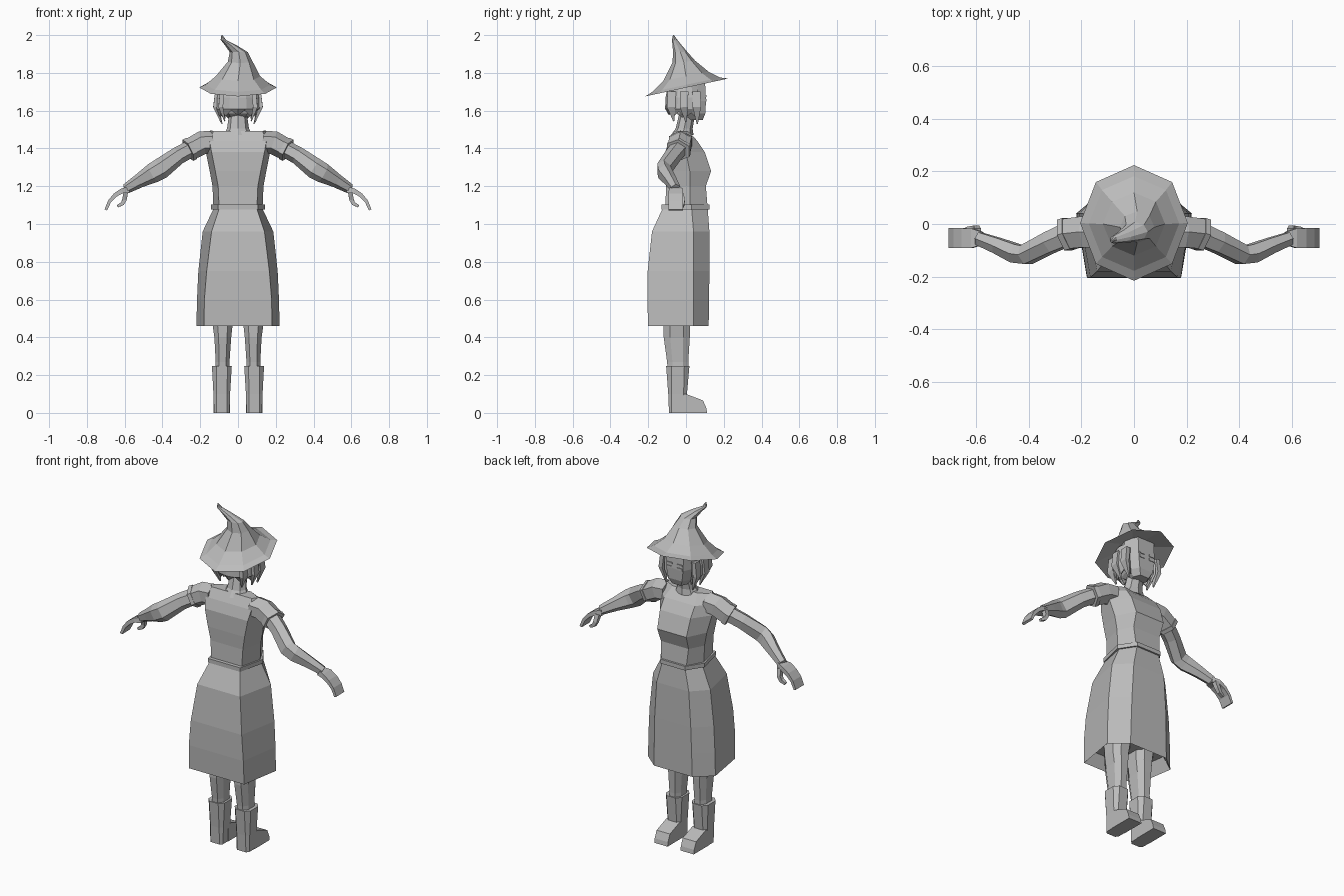
import bpy, bmesh, math
from mathutils import Vector

if "Cube" in bpy.data.objects:
    bpy.data.objects.remove(bpy.data.objects["Cube"])

GREY = bpy.data.materials.new("plain grey")
GREY.diffuse_color = (0.5, 0.5, 0.5, 1)
GREY.use_nodes = True
GREY.node_tree.nodes["Principled BSDF"].inputs["Base Color"].default_value = GREY.diffuse_color


def finish(name, bm, mirror=False, thick=0):
    bmesh.ops.recalc_face_normals(bm, faces=bm.faces)
    me = bpy.data.meshes.new(name)
    bm.to_mesh(me)
    bm.free()
    me.materials.append(GREY)
    ob = bpy.data.objects.new(name, me)
    bpy.context.collection.objects.link(ob)
    if thick:
        m = ob.modifiers.new("thickness", 'SOLIDIFY')
        m.thickness = thick
    if mirror:
        m = ob.modifiers.new("mirror", 'MIRROR')
        m.use_axis[0] = True
        m.use_clip = False
    return ob


def loft(name, rings, mirror=False, caps=True, closed=True, thick=0):
    """Skin a list of equal-length point rings."""
    bm = bmesh.new()
    vs = [[bm.verts.new(p) for p in r] for r in rings]
    n = len(vs[0])
    for a, b in zip(vs, vs[1:]):
        for i in range(n if closed else n - 1):
            j = (i + 1) % n
            bm.faces.new((a[i], a[j], b[j], b[i]))
    if caps:
        bm.faces.new(vs[0])
        bm.faces.new(vs[-1])
    return finish(name, bm, mirror, thick)


def ellipse(cx, cy, z, rx, ry, n=8, tilt=0.0, start=0.0):
    out = []
    for i in range(n):
        a = start + math.tau * i / n
        y = cy + ry * math.sin(a)
        out.append((cx + rx * math.cos(a), y, z + tilt * y))
    return out


def body_ring(z, xb, xs, xf, yb, ys, yf):
    """Symmetric section: back corner, side corner, front corner."""
    half = [(xb, yb), (xs, ys), (xf, yf)]
    return [(x, y, z) for x, y in half] + [(-x, y, z) for x, y in half[::-1]]


def box_ring(z, x0, x1, y0, y1, c=0.25):
    """Rectangle with chamfered corners."""
    dx, dy = (x1 - x0) * c, (y1 - y0) * c
    return [(x0 + dx, y0, z), (x1 - dx, y0, z), (x1, y0 + dy, z), (x1, y1 - dy, z),
            (x1 - dx, y1, z), (x0 + dx, y1, z), (x0, y1 - dy, z), (x0, y0 + dy, z)]


def tube(name, path, n=6, mirror=True):
    """Path entries: centre, half width along y, half thickness across."""
    pts = [Vector(p[0]) for p in path]
    rings = []
    for i, (_, w, t) in enumerate(path):
        d = (pts[min(i + 1, len(pts) - 1)] - pts[max(i - 1, 0)]).normalized()
        side = Vector((0, 1, 0))
        side = (side - d * side.dot(d)).normalized()
        up = d.cross(side)
        k = 1 / math.cos(math.pi / n) if n == 4 else 1
        rings.append([pts[i] + (side * w * math.cos(a) + up * t * math.sin(a)) * k
                      for a in [math.tau * (j + .5) / n for j in range(n)]])
    return loft(name, rings, mirror)


# Skirt, with its underside recessed behind the hem
loft("skirt", [
    body_ring(.53, .15, .18, .10, -.17, .03, .09),
    body_ring(.46, .18, .22, .125, -.20, .04, .12),
    body_ring(.60, .178, .217, .122, -.205, .04, .122),
    body_ring(.75, .166, .21, .118, -.203, .04, .124),
    body_ring(.96, .14, .187, .105, -.18, .04, .124),
    body_ring(1.08, .10, .13, .075, -.125, .03, .115)])

# Waistband
loft("belt", [body_ring(z, .105, .142, .08, -.13, .03, .125) for z in (1.078, 1.102)])

# Bodice
loft("bodice", [
    body_ring(1.08, .10, .13, .08, -.11, .02, .115),
    body_ring(1.20, .105, .135, .09, -.105, .02, .105),
    body_ring(1.28, .12, .15, .095, -.11, .02, .133),
    body_ring(1.38, .14, .17, .10, -.11, .0, .10),
    body_ring(1.44, .15, .18, .10, -.09, -.01, .06),
    body_ring(1.492, .13, .155, .08, -.06, -.03, .01)])

# Neck, flaring to a collar
loft("neck", [ellipse(0, -.02, 1.47, .078, .06), ellipse(0, -.01, 1.505, .058, .045),
              ellipse(0, .01, 1.60, .045, .042)])

# Short sleeves and cuffs
tube("sleeve", [((.13, -.03, 1.435), .07, .06), ((.19, -.03, 1.43), .068, .062),
                ((.255, -.038, 1.395), .066, .058)])
tube("sleeve_cuff", [((.245, -.036, 1.40), .07, .063), ((.265, -.042, 1.39), .07, .063)])

# Arms
tube("arm", [((.23, -.03, 1.41), .05, .045), ((.32, -.07, 1.36), .046, .047),
             ((.41, -.117, 1.292), .042, .056), ((.45, -.112, 1.27), .041, .053),
             ((.52, -.082, 1.23), .034, .038), ((.592, -.055, 1.187), .028, .027)])

# Hands: a curved mitt and a thumb
tube("hand", [((.575, -.055, 1.182), .024, .016), ((.615, -.054, 1.175), .037, .013),
              ((.65, -.054, 1.153), .038, .011), ((.68, -.054, 1.12), .038, .009),
              ((.70, -.054, 1.075), .038, .007)], n=4)
tube("thumb", [((.595, -.03, 1.17), .013, .013), ((.60, -.018, 1.13), .012, .011),
               ((.612, -.018, 1.108), .011, .01), ((.638, -.02, 1.094), .008, .007)], n=4)

# Legs
loft("leg", [box_ring(.20, .045, .122, -.095, .012), box_ring(.27, .045, .118, -.10, .012),
             box_ring(.40, .036, .125, -.118, .02), box_ring(.47, .028, .135, -.118, .02),
             box_ring(.54, .02, .14, -.12, .03)], mirror=True)

# Boots: shaft, then foot
loft("boot_shaft", [box_ring(0, .045, .127, -.09, .0, .15),
                    box_ring(.10, .042, .13, -.094, .005, .18),
                    box_ring(.247, .033, .138, -.105, .018, .22)], mirror=True)
loft("boot_foot", [[(x, -.03, 0), (x, .112, 0), (x, .108, .025), (x, .09, .066),
                    (x, .0, .10), (x, -.03, .10)] for x in (.042, .129)], mirror=True)

# Head
loft("head", [
    body_ring(1.55, .03, .045, .028, .0, .05, .088),
    body_ring(1.585, .05, .075, .045, -.05, .04, .102),
    body_ring(1.65, .06, .092, .055, -.08, .03, .106),
    body_ring(1.77, .06, .092, .055, -.08, .03, .10)])

# Hair shell around back and sides, with a ragged hem
hair = []
N = 12
for k, z in enumerate((1.74, 1.67, 1.61, 0)):
    row = []
    for i in range(N + 1):
        a = math.radians(40 - 260 * i / N)
        r = (.10, .118, .12, .098)[k]
        edge = abs(i - N / 2) / (N / 2)
        zz = z or (1.575 - .02 * edge + (.03 if i % 2 else 0))
        row.append((r * math.cos(a), r * .92 * math.sin(a), zz))
    hair.append(row)
loft("hair", hair, caps=False, closed=False, thick=.012)

# Loose pointed locks
for i, (x, y, tx, ty, tz) in enumerate([(.108, .055, .085, .06, 1.53), (.115, -.01, .09, 0, 1.54),
                                        (.088, -.075, .07, -.065, 1.545)]):
    tube(f"hair_lock_{i + 1}", [((x * .95, y, 1.70), .022, .012), ((x * 1.04, y * 1.04, 1.62), .022, .012),
                                ((tx, ty, tz), .003, .003)], n=4)

# Brows and eyes as thin plates
for name, z, h in (("brow", 1.678, .005), ("eye", 1.655, .007)):
    loft(name, [[(.016, y, z - h), (.05, y, z - h), (.05, y, z + h), (.016, y, z + h)]
                for y in (.102, .109)], mirror=True)

# Hat: tilted octagonal brim, bent crown and tip
hat = [ellipse(0, 0, 1.755, .10, .10, tilt=.2), ellipse(0, .004, 1.722, .205, .22, tilt=.215),
       ellipse(0, .002, 1.737, .172, .18, tilt=.21), ellipse(0, 0, 1.782, .118, .12, tilt=.2),
       ellipse(.012, -.012, 1.86, .066, .06, tilt=.1), ellipse(.004, -.03, 1.91, .048, .038),
       ellipse(-.04, -.048, 1.948, .03, .024), ellipse(-.078, -.06, 1.975, .014, .014),
       ellipse(-.085, -.066, 2.0, .003, .003)]
loft("hat", hat)
